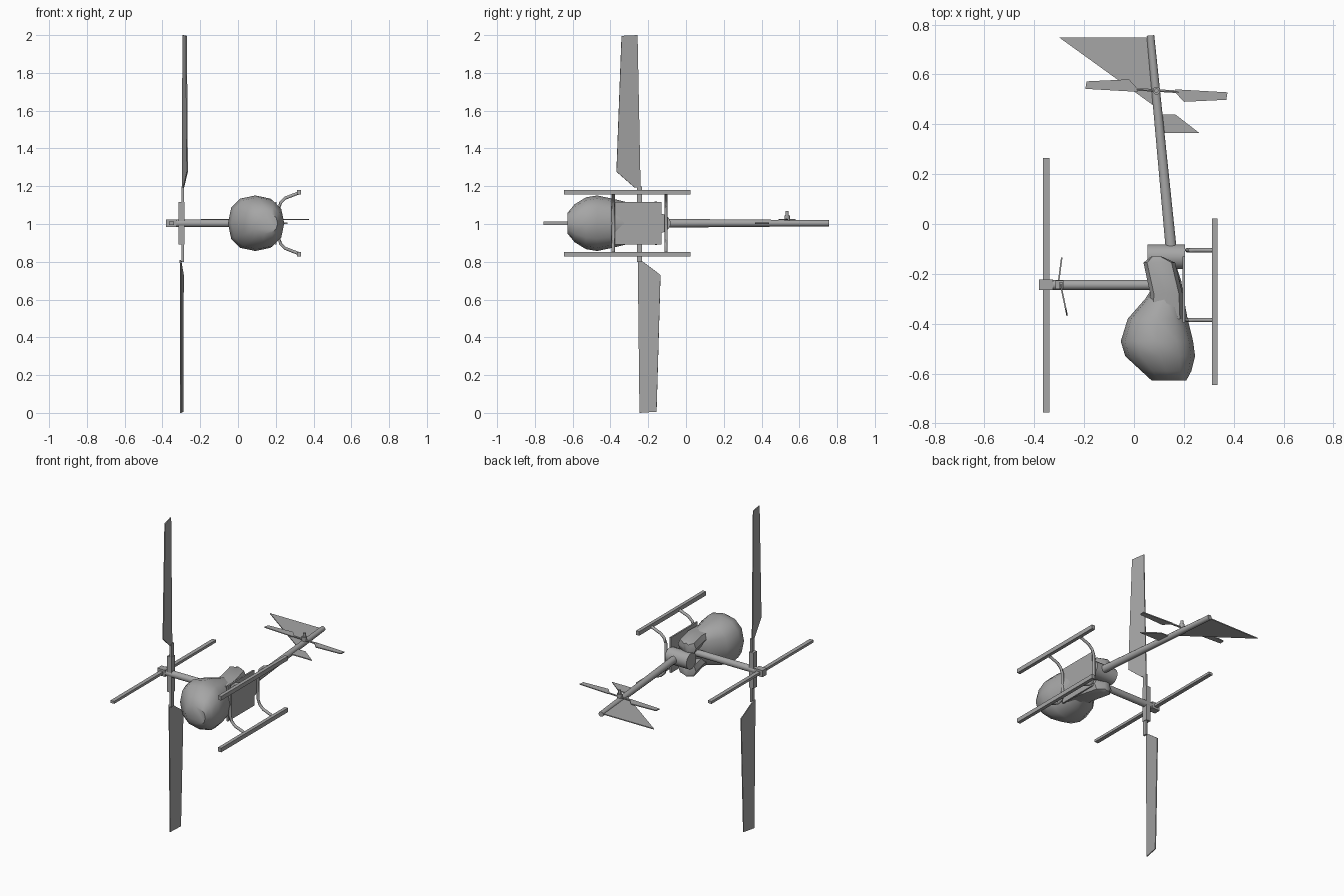
import bpy, bmesh, math
from mathutils import Vector

if "Cube" in bpy.data.objects:
    bpy.data.objects.remove(bpy.data.objects["Cube"], do_unlink=True)

ZC = 1.004                      # height of the craft's symmetry plane
GREY = (0.38, 0.38, 0.38, 1)
mat = bpy.data.materials.new("plain grey")
mat.use_nodes = True
mat.diffuse_color = GREY
mat.node_tree.nodes["Principled BSDF"].inputs["Base Color"].default_value = GREY


def finish(name, bm, smooth=None):
    bmesh.ops.recalc_face_normals(bm, faces=bm.faces)
    me = bpy.data.meshes.new(name)
    bm.to_mesh(me)
    bm.free()
    me.materials.append(mat)
    ob = bpy.data.objects.new(name, me)
    bpy.context.collection.objects.link(ob)
    if smooth:
        bpy.ops.object.select_all(action='DESELECT')
        ob.select_set(True)
        bpy.context.view_layer.objects.active = ob
        bpy.ops.object.shade_smooth_by_angle(angle=math.radians(smooth))
    return ob


def skin(bm, rings):
    """Bridge equal rings of points and cap both ends."""
    loops = [[bm.verts.new(p) for p in r] for r in rings]
    n = len(loops[0])
    for a, b in zip(loops, loops[1:]):
        for i in range(n):
            j = (i + 1) % n
            bm.faces.new((a[i], a[j], b[j], b[i]))
    bm.faces.new(loops[0])
    bm.faces.new(loops[-1])


def box(name, lo, hi):
    bm = bmesh.new()
    skin(bm, [[(lo[0], lo[1], z), (hi[0], lo[1], z), (hi[0], hi[1], z), (lo[0], hi[1], z)]
              for z in (lo[2], hi[2])])
    return finish(name, bm)


def plate(name, pts, normal, thick):
    bm = bmesh.new()
    off = Vector(normal).normalized() * thick / 2
    skin(bm, [[Vector(p) - off for p in pts], [Vector(p) + off for p in pts]])
    return finish(name, bm)


def tube(name, path, radii, sides=12):
    pts = [Vector(p) for p in path]
    bm = bmesh.new()
    rings = []
    for i, p in enumerate(pts):
        d = (pts[min(i + 1, len(pts) - 1)] - pts[max(i - 1, 0)]).normalized()
        ref = Vector((0, 0, 1)) if abs(d.z) < 0.9 else Vector((0, 1, 0))
        u = d.cross(ref).normalized()
        v = d.cross(u)
        # keep the cross-section frame consistent around bends
        if rings and u.dot(last_u) < 0:
            u, v = -u, -v
        last_u = u
        r = radii[i] if isinstance(radii, (list, tuple)) else radii
        rings.append([p + r * (math.cos(t) * u + math.sin(t) * v)
                      for t in (2 * math.pi * (k + 0.5) / sides for k in range(sides))])
    skin(bm, rings)
    return finish(name, bm, 50)


def loft(name, sections, n=12, power=0.85):
    """Sections are (y, x min, x max, z centre, z half width)."""
    bm = bmesh.new()
    rings = []
    for y, x0, x1, zc, hz in sections:
        ring = []
        for k in range(n):
            t = 2 * math.pi * k / n
            c, s = math.cos(t), math.sin(t)
            c = math.copysign(abs(c) ** power, c)
            s = math.copysign(abs(s) ** power, s)
            ring.append(((x0 + x1) / 2 + c * (x1 - x0) / 2, y, ZC + zc + s * hz))
        rings.append(ring)
    skin(bm, rings)
    return finish(name, bm, 45)


# Cabin: faceted bulb tapering towards the rear
loft("cabin", [(-0.627, 0.07, 0.21, 0, 0.055), (-0.59, 0.03, 0.23, 0, 0.10),
               (-0.53, -0.035, 0.245, 0, 0.137), (-0.47, -0.053, 0.237, 0, 0.147),
               (-0.38, -0.025, 0.215, 0, 0.128), (-0.30, 0.045, 0.20, 0, 0.108),
               (-0.23, 0.09, 0.19, 0, 0.08), (-0.17, 0.11, 0.17, 0, 0.05)])

# Engine cowls either side of the mast
for s, side in ((1, "upper"), (-1, "lower")):
    loft(side + "_engine_cowl", [(-0.38, 0.06, 0.20, s * 0.07, 0.035),
                                 (-0.28, 0.065, 0.195, s * 0.07, 0.042),
                                 (-0.155, 0.038, 0.165, s * 0.072, 0.042),
                                 (-0.13, 0.07, 0.11, s * 0.075, 0.03)], 8, 0.75)

# Belly panel and rear housing
box("belly_panel", (0.195, -0.395, ZC - 0.112), (0.205, -0.13, ZC + 0.112))
tube("rear_housing", [(0.055, -0.132, ZC), (0.205, -0.132, ZC)], 0.05, 16)

# Tail boom, fin and stabiliser
tube("tail_boom", [(0.149, -0.10, ZC), (0.066, 0.756, ZC)], [0.023, 0.016], 10)
plate("tail_fin", [(-0.30, 0.748, ZC), (0.07, 0.748, ZC), (0.095, 0.463, ZC)],
      (0, 0, 1), 0.006)
plate("tail_stabiliser", [(0.10, 0.44, ZC), (0.165, 0.44, ZC), (0.262, 0.365, ZC),
                          (0.105, 0.365, ZC)], (0, 0, 1), 0.006)

# Tail rotor
TX, TY, TZ = 0.09, 0.535, 1.024
tube("tail_rotor_shaft", [(TX, TY, ZC), (TX, TY, 1.068)], 0.009, 8)
tube("tail_rotor_hub", [(TX, TY, 1.018), (TX, TY, 1.045)], 0.016, 8)
tube("tail_rotor_bar", [(0.01, TY + 0.005, TZ), (0.18, TY - 0.005, TZ)], 0.006, 6)
for s, side in ((1, "left"), (-1, "right")):
    plate(side + "_tail_blade",
          [(TX + s * dx, TY + s * dy, TZ) for dx, dy in
           ((0.075, 0.005), (0.285, -0.007), (0.28, -0.037), (0.11, -0.045), (0.078, -0.01))],
          (0, 0, 1), 0.006)

# Mast, hub and balance bar
MY = -0.244
tube("mast", [(-0.378, MY, ZC), (0.14, MY, ZC)], 0.021, 12)
box("hub_cap", (-0.38, MY - 0.021, ZC - 0.021), (-0.325, MY + 0.021, ZC + 0.021))
box("balance_bar", (-0.364, -0.755, ZC - 0.008), (-0.339, 0.265, ZC + 0.008))
box("rotor_grip", (-0.314, MY - 0.017, ZC - 0.113), (-0.283, MY + 0.017, ZC + 0.113))
box("rotor_shank", (-0.298, MY - 0.015, ZC - 0.205), (-0.286, MY + 0.011, ZC + 0.195))


# Main rotor blades, each pitched about its length
def rotor_blade(name, outline, x0, pitch):
    pts = [(x0 + pitch * (y - MY), y, z) for y, z in outline]
    plate(name, pts, (1, -pitch, 0), 0.006)


rotor_blade("upper_rotor_blade", [(-0.257, 2.0), (-0.341, 1.996), (-0.368, 1.277),
                                  (-0.272, 1.193), (-0.241, 1.193)], -0.294, -0.21)
rotor_blade("lower_rotor_blade", [(-0.246, 0.0), (-0.156, 0.006), (-0.135, 0.73),
                                  (-0.228, 0.80), (-0.255, 0.81)], -0.304, 0.13)

# Skids on both sides
for s, side in ((1, "upper"), (-1, "lower")):
    z = ZC + s * 0.164
    box(side + "_skid", (0.312, -0.645, z - 0.013), (0.334, 0.023, z + 0.013))

# Bent cross struts under the belly
half = [(0.32, 0.16), (0.25, 0.133), (0.226, 0.11), (0.213, 0.075)]
for y, end in ((-0.385, "front"), (-0.105, "rear")):
    path = [(x, y, ZC + dz) for x, dz in half] + [(x, y, ZC - dz) for x, dz in reversed(half)]
    tube(end + "_skid_strut", path, 0.009, 8)
